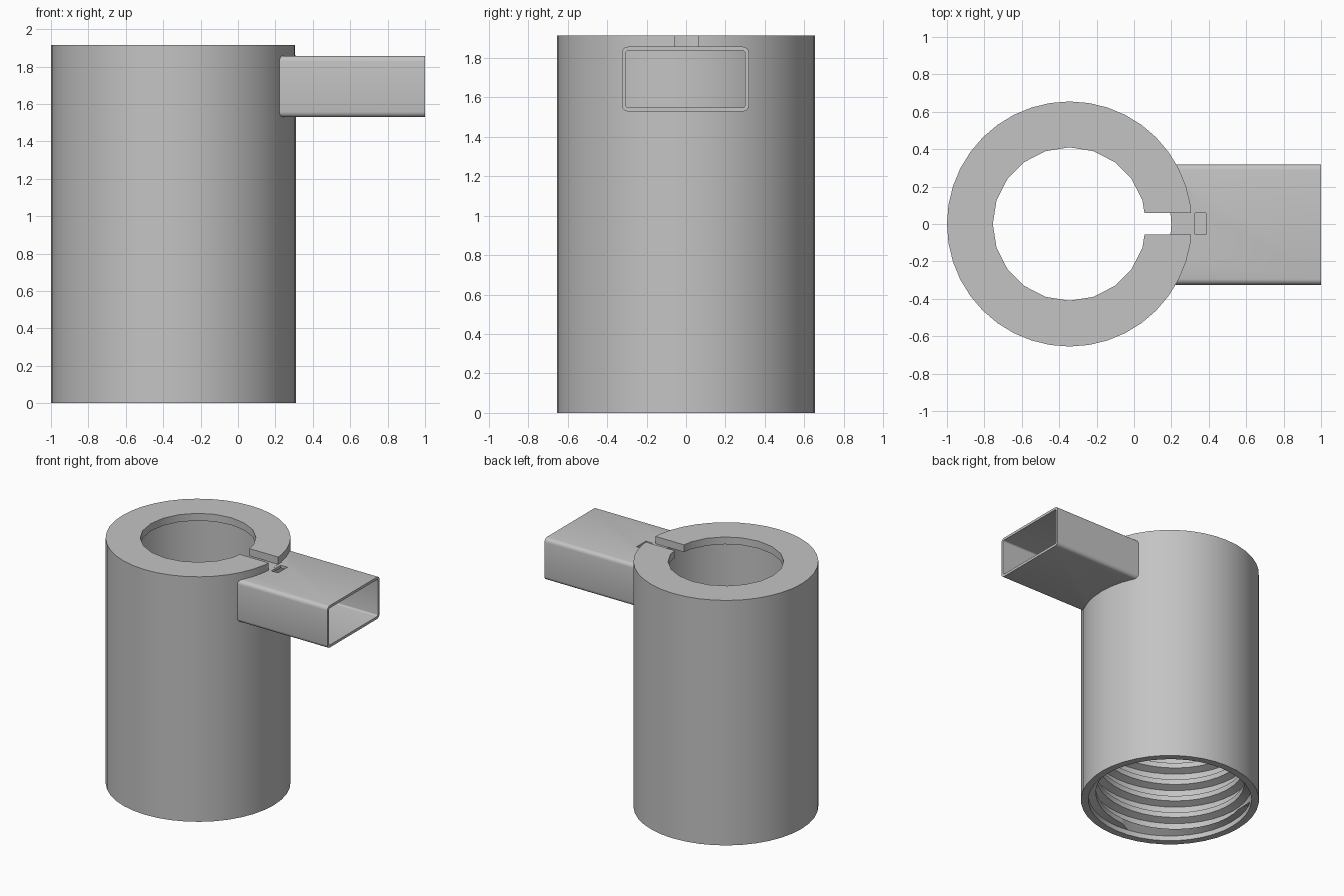
import bpy, bmesh
from math import sin, cos, pi, tau

if "Cube" in bpy.data.objects:
    bpy.data.objects.remove(bpy.data.objects["Cube"])

GREY = (0.55, 0.55, 0.55, 1)
grey = bpy.data.materials.new("plain grey")
grey.use_nodes = True
grey.diffuse_color = GREY
grey.node_tree.nodes["Principled BSDF"].inputs["Base Color"].default_value = GREY

CX, R, H = -0.345, 0.655, 1.915          # sleeve axis, outer radius, height
HOLE, BORE, ROOT = 0.41, 0.545, 0.6      # lip hole, bore and thread root radii
LIP = 1.858                              # underside of the top lip
SIDES = 40


def finish(name, bm):
    bmesh.ops.remove_doubles(bm, verts=bm.verts, dist=1e-5)
    bmesh.ops.recalc_face_normals(bm, faces=bm.faces)
    mesh = bpy.data.meshes.new(name)
    bm.to_mesh(mesh)
    bm.free()
    mesh.materials.append(grey)
    ob = bpy.data.objects.new(name, mesh)
    bpy.context.collection.objects.link(ob)
    return ob


def loft(name, sections):
    """Join point loops into a skin that closes on itself both ways."""
    bm = bmesh.new()
    grid = [[bm.verts.new(p) for p in s] for s in sections]
    for a, b in zip(grid, grid[1:]):
        for j in range(len(a)):
            k = (j + 1) % len(a)
            bm.faces.new((a[j], a[k], b[k], b[j]))
    return finish(name, bm)


def box(name, lo, hi):
    bm = bmesh.new()
    bmesh.ops.create_cube(bm, size=1)
    for v in bm.verts:
        v.co = [lo[i] if v.co[i] < 0 else hi[i] for i in range(3)]
    return finish(name, bm)


def activate(ob):
    bpy.ops.object.select_all(action='DESELECT')
    ob.select_set(True)
    bpy.context.view_layer.objects.active = ob


def cut(ob, cutter):
    mod = ob.modifiers.new("cut", 'BOOLEAN')
    mod.operation, mod.solver, mod.object = 'DIFFERENCE', 'EXACT', cutter
    activate(ob)
    bpy.ops.object.modifier_apply(modifier=mod.name)
    bpy.data.objects.remove(cutter)


def smooth(ob):
    activate(ob)
    bpy.ops.object.shade_smooth_by_angle(angle=pi / 6)


# Sleeve: outer wall, inward lip at the top and a helical thread in the bore
PITCH, LOW, HIGH = 0.14, 0.04, 1.4
THREAD = [(0.0, ROOT), (0.4, ROOT), (0.55, BORE), (0.85, BORE)]


def sleeve_section(i):
    turn = i / SIDES
    a = turn * tau
    hole = HOLE * (cos(tau / SIDES) if i % 2 else 1)
    prof = [(R, 0), (R, H), (hole, H), (hole, LIP), (BORE, LIP)]
    for lap in range(int(HIGH / PITCH) + 2, -2, -1):
        for phase, r in reversed(THREAD):
            z = (lap + phase + turn) * PITCH
            if z >= HIGH:
                z, r = HIGH, BORE
            elif z <= LOW:
                z, r = LOW, ROOT
            prof.append((r, z))
    prof.append((ROOT, 0))
    return [(CX + r * cos(a), r * sin(a), z) for r, z in prof]


sleeve = loft("threaded_sleeve", [sleeve_section(i) for i in range(SIDES + 1)])
cut(sleeve, box("slot_cutter", (-0.1, -0.057, LIP), (0.5, 0.06, 2.1)))
smooth(sleeve)


# Arm: rectangular tube with rounded long edges, ending on the sleeve wall
def rounded_rect(x, hy, hz, rad, steps=4):
    pts = []
    for q, (sy, sz) in enumerate([(1, 1), (-1, 1), (-1, -1), (1, -1)]):
        for s in range(steps + 1):
            a = (q + s / steps) * pi / 2
            pts.append((x, -0.003 + sy * (hy - rad) + rad * cos(a),
                        1.693 + sz * (hz - rad) + rad * sin(a)))
    return pts


HY, HZ, WALL = 0.322, 0.164, 0.02
rings = [rounded_rect(0.1, HY, HZ, 0.03), rounded_rect(1, HY, HZ, 0.03),
         rounded_rect(1, HY - WALL, HZ - WALL, 0.012),
         rounded_rect(0.1, HY - WALL, HZ - WALL, 0.012)]
arm = loft("square_tube_arm", rings + rings[:1])

# Trim the arm to the sleeve, then open the small slot in its top wall
bm = bmesh.new()
bmesh.ops.create_cone(bm, cap_ends=True, segments=SIDES, radius1=R - 0.005,
                      radius2=R - 0.005, depth=3)
bmesh.ops.translate(bm, verts=bm.verts, vec=(CX, 0, 1))
cut(arm, finish("trim_cutter", bm))
cut(arm, box("tie_slot_cutter", (0.327, -0.055, 1.77), (0.385, 0.06, 1.95)))
smooth(arm)
